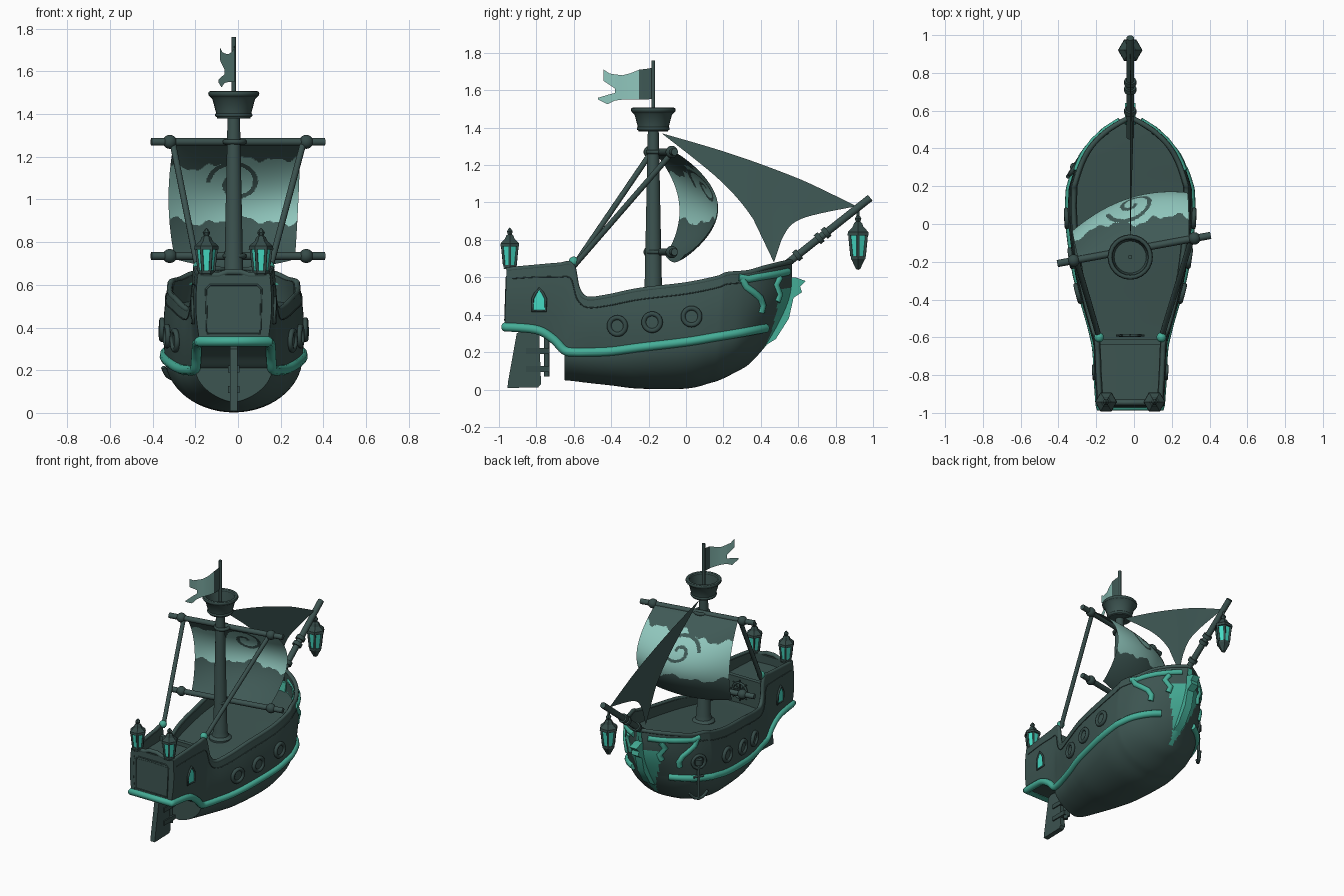
import bpy, bmesh, math
from mathutils import Vector as V

if "Cube" in bpy.data.objects:
    bpy.data.objects.remove(bpy.data.objects["Cube"])

def material(name, rgb):
    m = bpy.data.materials.new(name)
    m.diffuse_color = (*rgb, 1)
    m.use_nodes = True
    m.node_tree.nodes["Principled BSDF"].inputs["Base Color"].default_value = m.diffuse_color
    return m

HULL = material("hull_slate", (.046, .090, .082))
TRIM = material("trim_dark", (.036, .070, .065))
SPAR = material("spar_slate", (.044, .084, .078))
CLOTH = material("cloth_dark", (.050, .100, .092))
PALE = material("cloth_pale", (.28, .57, .51))
TEAL = material("teal_paint", (.06, .42, .31))
GLOW = material("glass_glow", (.06, .72, .56))

def grid(name, rows, mats, closed=False, cap=False, rule=None, angle=35):
    """Mesh lofted through rows of points."""
    mats = mats if isinstance(mats, list) else [mats]
    bm = bmesh.new()
    vs = [[bm.verts.new(p) for p in r] for r in rows]
    n = len(rows[0])
    for a, b in zip(vs, vs[1:]):
        for j in range(n if closed else n - 1):
            k = (j + 1) % n
            bm.faces.new((a[j], a[k], b[k], b[j]))
    if cap:
        bm.faces.new(vs[0])
        bm.faces.new(vs[-1][::-1])
    bmesh.ops.remove_doubles(bm, verts=bm.verts, dist=1e-5)
    bmesh.ops.recalc_face_normals(bm, faces=bm.faces)
    if rule:
        for f in bm.faces:
            f.material_index = rule(f.calc_center_median())
    me = bpy.data.meshes.new(name)
    bm.to_mesh(me)
    bm.free()
    for m in mats:
        me.materials.append(m)
    me.shade_smooth()
    me.set_sharp_from_angle(angle=math.radians(angle))
    ob = bpy.data.objects.new(name, me)
    bpy.context.collection.objects.link(ob)
    return ob

def lathe(name, prof, loc, mat, seg=24, angle=35, scale=1):
    rows = [[V(loc) + scale * V((r * math.cos(math.tau * i / seg), r * math.sin(math.tau * i / seg), z))
             for i in range(seg)] for r, z in prof]
    return grid(name, rows, mat, closed=True, angle=angle)

def tube(name, pts, r, mat, cyclic=False):
    cu = bpy.data.curves.new(name, 'CURVE')
    cu.dimensions = '3D'
    cu.bevel_depth, cu.bevel_resolution, cu.use_fill_caps = r, 3, True
    sp = cu.splines.new('POLY')
    sp.points.add(len(pts) - 1)
    for p, q in zip(sp.points, pts):
        p.co = (*q, 1)
    sp.use_cyclic_u = cyclic
    cu.materials.append(mat)
    ob = bpy.data.objects.new(name, cu)
    bpy.context.collection.objects.link(ob)
    return ob

def circle(c, n, R, seg=24):
    q = V(n).to_track_quat('Z', 'Y')
    return [V(c) + q @ V((R * math.cos(math.tau * i / seg), R * math.sin(math.tau * i / seg), 0)) for i in range(seg)]

def prism(name, yz, x0, x1, mat):
    return grid(name, [[(x, y, z) for y, z in yz] for x in (x0, x1)], mat, closed=True, cap=True)

def ball(name, c, r, mat):
    prof = [(r * math.sin(math.pi * i / 10), -r * math.cos(math.pi * i / 10)) for i in range(11)]
    return lathe(name, prof, c, mat, 16, 60)

# hull lines, stern to bow: rail y,x,z then wale y,x,z
LINES = [(-.96, .17, .64, -.97, .16, .335), (-.8, .18, .655, -.8, .172, .32), (-.68, .185, .665, -.71, .175, .27),
         (-.61, .19, .665, -.65, .18, .21), (-.58, .2, .54, -.6, .19, .20), (-.53, .215, .485, -.52, .21, .2),
         (-.42, .245, .495, -.4, .245, .205), (-.25, .28, .53, -.25, .285, .225), (0, .308, .56, 0, .32, .255),
         (.17, .31, .595, .15, .32, .28), (.22, .303, .615, .21, .31, .29), (.33, .265, .625, .3, .275, .305),
         (.42, .21, .65, .38, .205, .32), (.5, .125, .67, .44, .115, .33), (.565, .015, .685, .49, .015, .335)]
KEEL = [(-.65, .05), (-.6, .045), (-.52, .035), (-.4, .022), (-.25, .005), (0, .005), (.13, .035), (.19, .055),
        (.26, .09), (.33, .13), (.39, .19), (.44, .25)]

def spline(rows, t):
    i = min(int(t), len(rows) - 2)
    f = t - i
    a, b, c, d = (rows[max(0, min(len(rows) - 1, i + k))] for k in (-1, 0, 1, 2))
    return [q + .5 * f * (r - p + f * (2 * p - 5 * q + 4 * r - s + f * (3 * (q - r) + s - p)))
            for p, q, r, s in zip(a, b, c, d)]

def skin(t, v, inset=0):
    ry, rx, rz, wy, wx, wz = spline(LINES, t)
    bow = max(0, (t - 11) / 3)
    bulge = math.sin(math.pi * max(0, min(1, v)))
    x = wx + (rx - wx) * v + .012 * bulge
    return V((max(0, x - inset), wy + (ry - wy) * v + .03 * bow * bulge, wz + (rz - wz) * v))

def at_height(t, z, inset=0):
    L = spline(LINES, t)
    return skin(t, (z - L[5]) / (L[2] - L[5]), inset)

def side(y, z, s=1, out=0):
    """Point on the hull side at a given y and z."""
    lo, hi = 0, 14
    for _ in range(30):
        mid = (lo + hi) / 2
        lo, hi = (mid, hi) if at_height(mid, z).y < y else (lo, mid)
    p = at_height(lo, z)
    return V((s * (p.x + out), p.y, p.z))

N = 8
T = [i / N for i in range(14 * N + 1)]
bow_rule = lambda c: int(c.y > .36 and abs(c.x) < .03 + .36 * (c.z - .22) and c.z < .53)

# lower hull, sections sharpening towards the stern
rows = []
for t in T[3 * N:]:
    L, (ky, kz) = spline(LINES, t), spline(KEEL, t - 3)
    p = 1 + .35 * max(0, (6 - t) / 3)
    rows.append([(math.copysign(L[4] * abs(math.sin(a)) ** p, a), L[3] + (ky - L[3]) * math.cos(a), L[5] + (kz - L[5]) * math.cos(a))
                 for a in (math.pi * (j / 28 - .5) for j in range(29))])
grid("lower_hull", rows, [HULL, TEAL], cap=True, rule=bow_rule)

# upper hull walls, rails and side fittings
for s, n in ((1, "right"), (-1, "left")):
    m = lambda p: (p[0] * s, p[1], p[2])
    grid("hull_wall_" + n, [[m(skin(t, j / 10)) for j in range(11)] + [m(skin(t, j / 10, .03)) for j in range(10, -1, -1)]
         for t in T], [HULL, TEAL], closed=True, cap=True, rule=bow_rule)
    tube("rail_" + n, [m(skin(t, 1, .012)) for t in T], .014, HULL)
    tube("rail_bead_" + n, [m(skin(t, .84) + V((.001, 0, 0))) for t in T[2:13 * N]], .003, TRIM)
    for y, z in ((-.365, .34), (-.18, .36), (.03, .39)):
        c = side(y, z, s)
        d = (side(y + .02, z, s) - side(y - .02, z, s)).cross(side(y, z + .02, s) - side(y, z - .02, s)).normalized() * s
        tube("porthole_ring_" + n, circle(c + d * .008, d, .045), .013, TRIM, True)
        ring = circle(c + d * .008, d, .04)
        grid("porthole_pane_" + n, [ring, [c + d * .009] * 24], HULL, closed=True)
    arch = [(-.82, .42), (-.75, .42), (-.75, .485), (-.765, .515), (-.785, .54), (-.805, .515), (-.82, .485)]
    pts = [side(y, z, s, .006) for y, z in arch]
    grid("stern_window_" + n, [pts, [side(-.785, .47, s, .006)] * 7], GLOW, closed=True)
    tube("stern_window_frame_" + n, pts, .007, TRIM, True)
    # painted scrollwork on the bow
    for path in ([(.28, .60), (.33, .59), (.38, .60), (.44, .61), (.50, .62), (.545, .63)],
                 [(.30, .59), (.32, .55), (.36, .52), (.395, .49), (.41, .45), (.40, .41)],
                 [(.50, .60), (.48, .56), (.50, .51), (.485, .47)]):
        tube("bow_scroll_" + n, [side(y, z, s, -.005) for y, z in path], .02, TEAL)
    ball("rail_knob_" + n, (.165 * s, -.6, .685), .026, TEAL)

# decks, bulkheads and stern
def deck(name, ts, zf):
    rows = []
    for t in ts:
        p = at_height(t, zf(spline(LINES, t)[0]), .012)
        rows.append([(-p.x, p.y, p.z), (0, p.y, p.z + .008), p])
    grid(name, rows, HULL)
deck("main_deck", T[3 * N:], lambda y: .42 + .1 * (y + .6))
deck("poop_deck", T[:3 * N + 1], lambda y: .58)
grid("stern_underside", [[(-spline(LINES, t)[4], *spline(LINES, t)[3::2]), (spline(LINES, t)[4], *spline(LINES, t)[3::2])]
     for t in T[:3 * N + 2]], HULL)
prism("cabin_front", [(-.64, .3), (-.61, .3), (-.61, .615), (-.64, .615)], -.175, .175, HULL)
prism("stern_wall", [(-.968, .335), (-.935, .335), (-.93, .645), (-.958, .645)], -.163, .163, HULL)
tube("stern_panel_bead", [(-.125, -.967, .37), (.125, -.967, .37), (.13, -.96, .58), (.11, -.96, .6), (-.11, -.96, .6),
     (-.13, -.96, .58)], .005, TRIM, True)
tube("stern_top_rail", [(-.165, -.945, .645), (-.07, -.945, .645), (-.03, -.945, .66), (.03, -.945, .66),
     (.07, -.945, .645), (.165, -.945, .645)], .015, HULL)
wale = [skin(t, 0) for t in T[:int(12.9 * N)]]
tube("wale", wale[::-1] + [V((-p.x, p.y, p.z)) for p in wale], .024, TEAL)
prism("stem_figurehead", [(.40, .22), (.47, .35), (.52, .5), (.54, .6), (.585, .60), (.64, .58), (.61, .55), (.62, .52),
      (.575, .49), (.55, .38), (.48, .27)], -.028, .028, TEAL)

# rudder
prism("rudder_blade", [(-.905, .3), (-.88, .315), (-.785, .305), (-.775, .03), (-.79, .012), (-.955, .008), (-.95, .05)], -.018, .018, SPAR)
tube("rudder_post", [(0, -.745, .07), (0, -.745, .32)], .016, TRIM)
for z in (.11, .205):
    prism("rudder_strap", [(-.855, z - .016), (-.73, z - .016), (-.73, z + .016), (-.855, z + .016)], -.026, .026, TRIM)

# ship's wheel
tube("wheel_rim", circle((0, -.59, .53), (0, 1, 0), .055), .008, TRIM, True)
for k in range(4):
    d = V((math.cos(k * math.pi / 4), 0, math.sin(k * math.pi / 4))) * .075
    tube("wheel_spoke", [V((0, -.59, .53)) - d, V((0, -.59, .53)) + d], .005, TRIM)

# mast, crow's nest and flag
MY = -.175
lathe("mast", [(0, .42), (.075, .42), (.075, .475), (.055, .49), (.047, .52), (.029, 1.39), (0, 1.39)], (0, MY, 0), SPAR)
lathe("crows_nest", [(0, 1.38), (.078, 1.38), (.084, 1.41), (.1, 1.47), (.116, 1.485), (.116, 1.505), (.098, 1.505),
      (.085, 1.42), (0, 1.42)], (0, MY, 0), SPAR)
tube("nest_rim", circle((0, MY, 1.495), (0, 0, 1), .107), .013, TRIM, True)
tube("nest_band", circle((0, MY, 1.395), (0, 0, 1), .078), .01, TRIM, True)
tube("flag_pole", [(0, MY, 1.4), (0, MY, 1.76)], .011, SPAR)
def flag(name, cols, mat):
    w = lambda y: -.85 * (MY - y) ** 2 + .008 * math.sin((MY - y) * 22)
    grid(name, [[(w(y), y, a), (w(y), y, b)] for y, a, b in cols], mat)
flag("flag_hoist", [(-.18, 1.72, 1.555), (-.21, 1.715, 1.55), (-.25, 1.71, 1.55)], CLOTH)
flag("flag_fly", [(-.25, 1.71, 1.55), (-.30, 1.69, 1.55), (-.34, 1.68, 1.55), (-.38, 1.685, 1.545)], PALE)
flag("flag_tail_top", [(-.38, 1.685, 1.61), (-.41, 1.69, 1.63), (-.44, 1.71, 1.65)], PALE)
flag("flag_tail_low", [(-.38, 1.585, 1.545), (-.42, 1.575, 1.525), (-.47, 1.56, 1.55)], PALE)

# yards and stays, turned about the mast
A = math.radians(10.4)
def yard(X, Y, z):
    return V((.02 + X * math.cos(A) - Y * math.sin(A), -.135 + X * math.sin(A) + Y * math.cos(A), z))
for n, z in (("upper", 1.27), ("lower", .735)):
    tube(n + "_yard", [yard(-.413, 0, z), yard(.413, 0, z)], .019, SPAR)
    for s in (-1, 1):
        ball(n + "_yard_knob", yard(s * .325, 0, z), .033, TRIM)
    tube(n + "_yard_sling", circle(yard(-.02, -.02, z), (0, 0, 1), .045), .012, TRIM, True)
for s in (-1, 1):
    tube("stay", [yard(s * .31, 0, 1.26), (s * .165, -.6, .66)], .015, SPAR)

# main sail with ragged bands and a spiral, fuller towards the right
def sail(u, v):
    c = 1 - u * u
    b = math.sin(math.pi * v) ** .8
    w = .3 + .025 * b - .015 * v
    return yard(w * u + .015 * b, .015 + b * (.225 + .045 * u - .07 * u * u) + .06 * v, 1.27 - .55 * v - .04 * v * c)
def sail_paint(c):
    x, z = c.x, c.z
    rag = .014 * math.sin(17 * x + 1) + .010 * math.sin(41 * x) + .005 * math.sin(90 * x)
    if z > 1.175 + rag + .1 * x or z < .90 + rag:
        return 0
    dx, dz = (x - .01) / 1.2, z - 1.075
    r, a = math.hypot(dx, dz), math.atan2(dz, dx) % math.tau
    for k in (0, 1):
        th = a + k * math.tau
        if th < 9.4 and abs(r - .01 - .0105 * th) < .009:
            return 0
    return 1
grid("main_sail", [[sail(i / 60 - 1, j / 120) for i in range(121)] for j in range(121)], [CLOTH, PALE], rule=sail_paint, angle=60)

# jib: ruled between its hoist edge and its foot
edge = [(-.13, 1.37), (.13, 1.295), (.3, 1.24), (.44, 1.19), (.62, 1.12), (.79, 1.04), (.91, .98)]
foot = [(-.13, 1.37), (.18, 1.12), (.36, .91), (.47, .68), (.51, .80), (.61, .91), (.91, .98)]
rows = []
for i in range(49):
    a, b = spline(edge, i / 8), spline(foot, i / 8)
    if i in range(17, 33):  # keep the lower corner sharp
        k = i // 8
        b = [p + (q - p) * (i / 8 - k) for p, q in zip(foot[k], foot[min(k + 1, 6)])]
    rows.append([(.015 * math.sin(math.pi * i / 48) * f, a[0] + (b[0] - a[0]) * f, a[1] + (b[1] - a[1]) * f)
                 for f in (j / 6 for j in range(7))])
grid("jib", rows, CLOTH, angle=60)

# bowsprit
B0, B1 = V((0, .46, .61)), V((0, .985, 1.025))
tube("bowsprit", [B0, B1], .021, SPAR)
for f in (.24, .46, .53):
    tube("bowsprit_collar", [B0.lerp(B1, f), B0.lerp(B1, f + .04)], .032, TRIM)

# lanterns
def lantern(name, loc, k, hanging=False):
    base = [(0, -.045), (.012, -.04), (.034, 0)] if hanging else [(0, 0), (.04, 0), (.03, .008)]
    lathe(name + "_base", base + [(.04, .008), (.04, .022), (0, .022)], loc, TRIM, 6, 20, k)
    lathe(name + "_glass", [(.035, .02), (.047, .125)], loc, GLOW, 6, 20, k)
    lathe(name + "_cap", [(0, .12), (.058, .12), (.056, .137), (.03, .16), (.022, .178), (.012, .185), (.018, .2),
          (.008, .215), (0, .222)], loc, TRIM, 6, 20, k)
    for i in range(6):
        a = math.tau * i / 6
        d = V((math.cos(a), math.sin(a), 0))
        tube(name + "_bar", [V(loc) + k * (d * .035 + V((0, 0, .02))), V(loc) + k * (d * .047 + V((0, 0, .125)))], .007 * k, TRIM)
for s in (-1, 1):
    lantern("stern_lantern", (.128 * s, -.942, .645), 1)
lantern("bow_lantern", (0, .92, .69), 1.12, True)
tube("bow_lantern_hook", [(0, .92, .92), (0, .92, .98)], .008, TRIM)

# anchor on the left bow
c = side(.3, .43, -1, .006)
tube("anchor_hawse", circle(c, (-.8, .5, 0), .045), .011, TRIM, True)
lathe("anchor_drum", [(0, -.02), (.025, -.02), (.025, .02), (0, .02)], c, TRIM, 12)
h = V((-.295, .305, .165))
tube("anchor_shank", [h, h + V((0, 0, .19)), c], .01, TRIM)
tube("anchor_arms", [h + V((.5 * d, .8 * d, 10 * d * d)) for d in (-.07, -.05, -.03, 0, .03, .05, .07)], .011, TRIM)
tube("anchor_stock", [h + V((-.018, -.03, .16)), h + V((.018, .03, .16))], .008, TRIM)

# hull centreline sits slightly left of the model centre
for ob in bpy.context.collection.objects:
    ob.location.x -= .02
